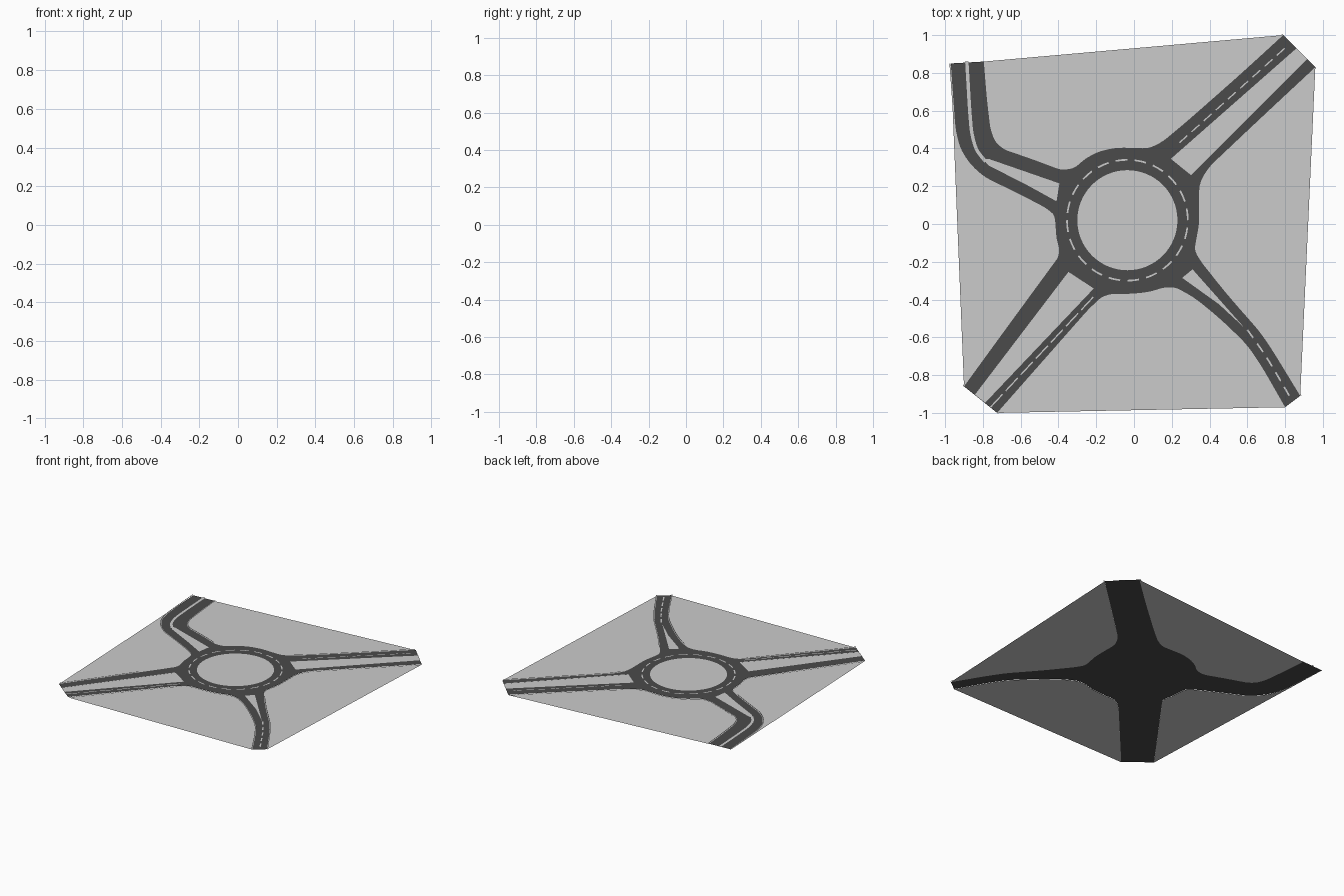
import bpy, bmesh, math
from mathutils import Vector

if "Cube" in bpy.data.objects:
    bpy.data.objects.remove(bpy.data.objects["Cube"])


def material(name, v):
    m = bpy.data.materials.new(name)
    m.diffuse_color = (v, v, v, 1)
    m.use_nodes = True
    m.node_tree.nodes["Principled BSDF"].inputs["Base Color"].default_value = m.diffuse_color
    return m


ASPHALT = material("asphalt", 0.07)
WHITE = material("white_paint", 0.9)


def sheets(name, polys, z, mat=None):
    """Flat upward-facing polygons joined in one object."""
    bm = bmesh.new()
    for p in polys:
        f = bm.faces.new([bm.verts.new((q[0], q[1], z)) for q in p])
        f.normal_update()
        if f.normal.z < 0:
            f.normal_flip()
    bmesh.ops.triangulate(bm, faces=bm.faces[:])
    me = bpy.data.meshes.new(name)
    bm.to_mesh(me)
    bm.free()
    ob = bpy.data.objects.new(name, me)
    bpy.context.collection.objects.link(ob)
    if mat:
        me.materials.append(mat)
    return ob


def rounded(pts):
    """Round each inner corner of a path, keeping the ends."""
    p = [Vector(q) for q in pts]
    out = [p[0]]
    for a, b, c in zip(p, p[1:], p[2:]):
        d = 0.42 * min((a - b).length, (c - b).length)
        s, e = b + (a - b).normalized() * d, b + (c - b).normalized() * d
        for i in range(4):
            t = i / 3
            out.append(s * (1 - t) ** 2 + b * 2 * t * (1 - t) + e * t * t)
    return out + [p[-1]]


def ribbon(path, w, shift=0.0):
    """Quads along a path; shift moves the strip to the left of it."""
    p = [Vector(q) for q in path]
    n = []
    for i in range(len(p)):
        t = (p[min(i + 1, len(p) - 1)] - p[max(i - 1, 0)]).normalized()
        n.append(Vector((-t.y, t.x)))
    l = [a + b * (shift + w / 2) for a, b in zip(p, n)]
    r = [a + b * (shift - w / 2) for a, b in zip(p, n)]
    return [(r[i], r[i + 1], l[i + 1], l[i]) for i in range(len(p) - 1)]


def dashes(path, count, fill, w):
    """Evenly spaced painted dashes along a path."""
    p = [Vector(q) for q in path]
    lens = [(b - a).length for a, b in zip(p, p[1:])]

    def at(d):
        for a, b, l in zip(p, p[1:], lens):
            if d <= l:
                return a.lerp(b, d / l)
            d -= l
        return p[-1]
    step = sum(lens) / count
    out = []
    for i in range(count):
        out += ribbon([at((i + fill * k / 2) * step) for k in range(3)], w)
    return out


# Road borders between neighbouring arms, clockwise from the north-west arm
north = rounded([(-.795, .86), (-.78, .67), (-.76, .50), (-.735, .435), (-.69, .395),
                 (-.53, .34), (-.385, .285), (-.315, .295), (-.26, .345), (-.185, .385),
                 (-.09, .405), (.08, .40), (.15, .435), (.265, .53), (.555, .785), (.79, 1.0)])
east = rounded([(.96, .83), (.67, .56), (.395, .30), (.345, .215), (.345, .0), (.33, -.08),
                (.32, -.14), (.355, -.20), (.49, -.37), (.67, -.575), (.74, -.68), (.88, -.91)])
south = rounded([(.80, -.97), (.68, -.76), (.60, -.64), (.455, -.50), (.32, -.39), (.22, -.335),
                 (.16, -.335), (.08, -.36), (-.015, -.37), (-.12, -.37), (-.17, -.385),
                 (-.24, -.45), (-.50, -.745), (-.725, -1.0)])
west = rounded([(-.90, -.86), (-.66, -.53), (-.40, -.175), (-.395, -.13), (-.41, -.08), (-.42, .05),
                (-.475, .09), (-.61, .16), (-.795, .25), (-.87, .32), (-.92, .40),
                (-.945, .50), (-.97, .85)])
borders = (north, east, south, west)

# Ground fields and the road sheet that fits between them
for label, b in zip(("north", "east", "south", "west"), borders):
    sheets("ground_" + label, [b], 0)
sheets("road", [[q for b in borders for q in b]], 0.002, ASPHALT)

# Central island
C = (-.035, .02)


def circle(r, n):
    return [(C[0] + r * math.cos(2 * math.pi * i / n), C[1] + r * math.sin(2 * math.pi * i / n))
            for i in range(n)]


sheets("central_island", [circle(.265, 64)], 0.004)

# Splitter islands and the north-west median
ne = [(.195, .345), (.86, .93), (.915, .875), (.30, .26)]
se = [(.31, -.24), (.255, -.285), (.45, -.425), (.585, -.55)]
sw = [(-.345, -.255), (-.84, -.905), (-.79, -.945), (-.215, -.34)]
nw = [(-.80, .345), (-.77, .345), (-.395, .215), (-.41, .12), (-.555, .20), (-.77, .31)]
for label, poly in (("ne", ne), ("se", se), ("sw", sw), ("nw", nw)):
    sheets("splitter_island_" + label, [poly], 0.004)
median = rounded([(-.885, .86), (-.87, .6), (-.86, .48), (-.835, .39), (-.785, .33)])
sheets("median_nw", ribbon(median, .018), 0.004)

# Dashed lane lines
ring = circle(.32, 80)
sheets("ring_dashes", dashes(ring + ring[:1], 20, .62, .009), 0.005, WHITE)
sheets("lane_dashes_ne", dashes([(.24, .43), (.82, .95)], 9, .65, .007), 0.005, WHITE)
sheets("lane_dashes_sw", dashes([(-.76, -.97), (-.20, -.37)], 7, .8, .007), 0.005, WHITE)
sheets("lane_dashes_se", dashes(rounded([(.60, -.56), (.70, -.70), (.84, -.94)]), 5, .6, .009),
       0.005, WHITE)

# White edge lines along the arms, inside each border
edge = []
for b in borders:
    side = [q for q in b if (q - Vector(C)).length > .46]
    half = max(range(1, len(side)), key=lambda i: (side[i] - side[i - 1]).length
               if (side[i] - b[b.index(side[i]) - 1]).length < (side[i] - side[i - 1]).length else 0)
    for part in (side[:half], side[half:]):
        if len(part) > 1:
            edge += ribbon(part, .006, .004)
edge += ribbon([sw[0], sw[1]], .005) + ribbon([sw[2], sw[3]], .005)
edge += ribbon([ne[2], ne[3]], .005)
sheets("edge_lines", edge, 0.006, WHITE)
